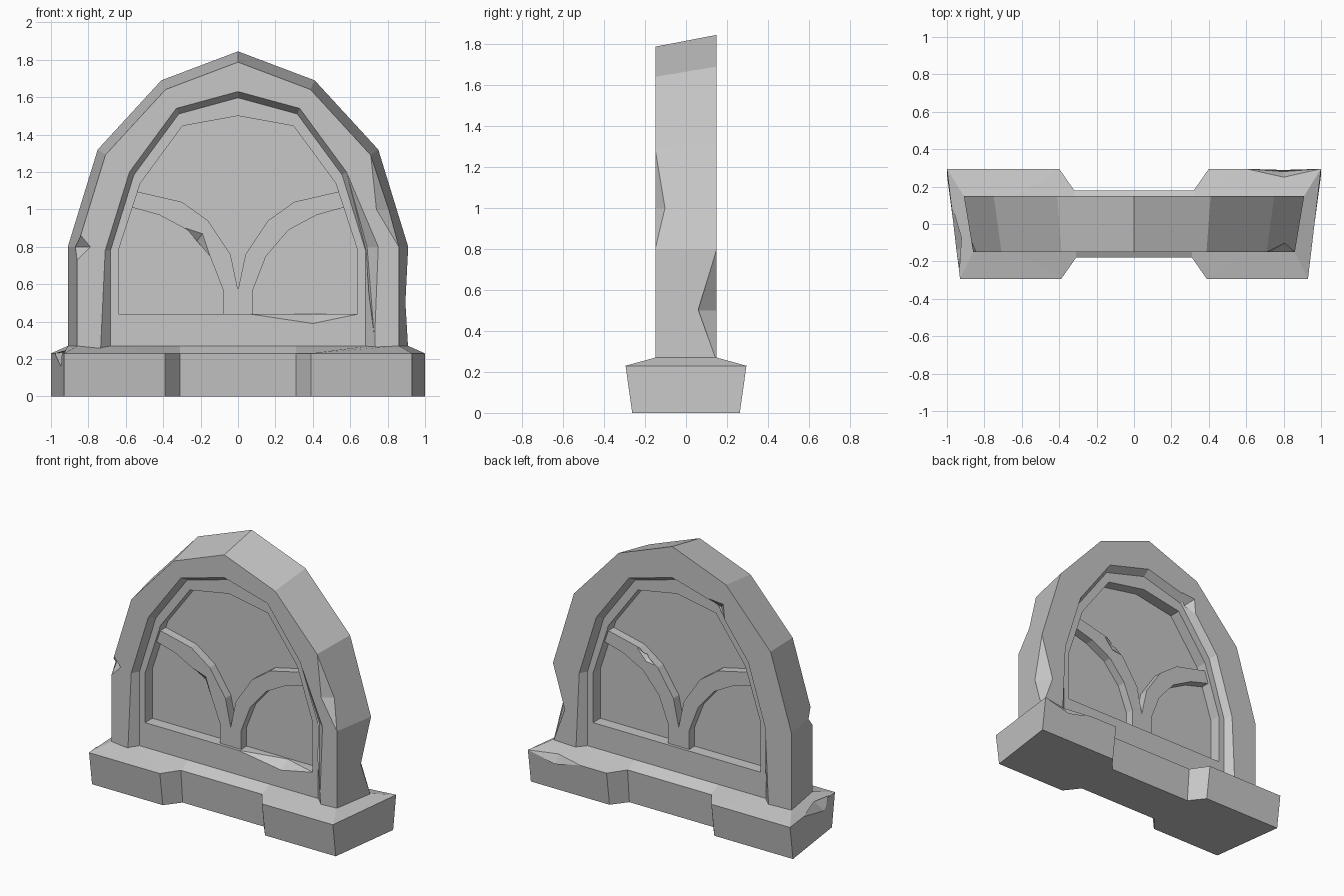
import bpy
import bmesh
from mathutils import Vector

FRONT, BACK = -0.15, 0.15   # faces of the wall
STEP = 0.1                  # half thickness between the recessed steps
PANEL = 0.02                # half thickness of the thin panel
BARS = 0.08                 # half thickness of the tracery
SPRING = 0.8                # height where the arch starts to curve
RIM = 0.23                  # height of the plinth rim
GREY = 0.57

cube = bpy.data.objects.get("Cube")
if cube:
    bpy.data.objects.remove(cube, do_unlink=True)

stone = bpy.data.materials.new("grey_stone")
stone.use_nodes = True
stone.diffuse_color = (GREY, GREY, GREY, 1)
shader = stone.node_tree.nodes["Principled BSDF"]
shader.inputs["Base Color"].default_value = (GREY, GREY, GREY, 1)


def finish(name, bm):
    """Turn a bmesh into a stone object."""
    bmesh.ops.recalc_face_normals(bm, faces=bm.faces)
    mesh = bpy.data.meshes.new(name)
    bm.to_mesh(mesh)
    bm.free()
    mesh.materials.append(stone)
    obj = bpy.data.objects.new(name, mesh)
    bpy.context.collection.objects.link(obj)
    return obj


def loft(name, rings):
    """Closed solid through rings of equal point count."""
    bm = bmesh.new()
    loops = [[bm.verts.new(point) for point in ring] for ring in rings]
    for near, far in zip(loops, loops[1:]):
        for i in range(len(near)):
            bm.faces.new((near[i - 1], near[i], far[i], far[i - 1]))
    bm.faces.new(loops[0])
    bm.faces.new(loops[-1])
    return finish(name, bm)


def mirrored(half):
    """Half outline on +x, continued with its mirror image."""
    return half + [(-x, v) for x, v in reversed(half) if x > 0]


def upright(half, y):
    """Mirrored outline standing in the plane at y."""
    return [(x, y, z) for x, z in mirrored(half)]


def level(half, z, depth=1):
    """Mirrored outline lying at height z."""
    return [(x, y * depth, z) for x, y in mirrored(half)]


def shrink(half, scale, foot):
    """Smaller arch around the springing line, with a straight foot."""
    curve = [(x * scale, SPRING + (z - SPRING) * scale) for x, z in half[1:]]
    return [(curve[0][0], foot)] + curve


def chip(obj, start, end, *cuts):
    """Knock a piece off the edge from start to end, as deep as two cuts."""
    start, end = Vector(start), Vector(end)
    first, second = Vector(cuts[0]), Vector(cuts[1])
    outside = start + end - (first + second) / 2
    bm = bmesh.new()
    for point in (start, end, first, second, outside):
        bm.verts.new(point)
    bmesh.ops.convex_hull(bm, input=bm.verts)
    cutter = finish("chip_cutter", bm)
    cutter.hide_render = True
    modifier = obj.modifiers.new("chip", "BOOLEAN")
    modifier.operation = "DIFFERENCE"
    modifier.solver = "EXACT"
    modifier.object = cutter
    bpy.context.view_layer.objects.active = obj
    bpy.ops.object.modifier_apply(modifier=modifier.name)
    bpy.data.objects.remove(cutter, do_unlink=True)


# Arched wall: stepped frame and recessed panel on both faces
outer_back = [(0.91, 0.1), (0.91, 0.8), (0.75, 1.32), (0.41, 1.69), (0, 1.845)]
outer_front = shrink(outer_back, 0.945, 0.1)
step_outer = [(0.74, 0.14), (0.71, 0.78), (0.58, 1.2), (0.33, 1.54), (0, 1.63)]
step_inner = shrink(step_outer, 0.96, 0.18)
opening = shrink(step_outer, 0.9, 0.44)
opening = [(x, min(z, 1.5)) if x == 0 else (x, z - 0.02 * (z > 1)) for x, z in opening]
wall = loft("arched_wall", [
    upright(opening, -PANEL), upright(opening, -STEP), upright(step_inner, -STEP),
    upright(step_outer, FRONT), upright(outer_front, FRONT),
    upright(outer_back, BACK), upright(step_outer, BACK),
    upright(step_inner, STEP), upright(opening, STEP), upright(opening, PANEL)])

# Branching window tracery, running through the panel
branch = [(0.08, 0.43), (0.08, 0.57), (0.15, 0.75), (0.27, 0.89), (0.42, 0.97),
          (0.6, 1.02), (0.56, 1.1), (0.3, 1.04), (0.16, 0.94), (0.04, 0.76), (0, 0.57)]
tracery = loft("window_tracery", [upright(branch, -BARS), upright(branch, BARS)])

# Plinth with a narrower middle and a sloping top
plan = [(0.31, -0.18), (0.39, -0.295), (0.93, -0.295), (1, 0.295), (0.4, 0.295), (0.32, 0.18)]
crown = [(0.31, -STEP), (0.7, -STEP), (0.86, FRONT), (0.91, BACK), (0.7, STEP), (0.32, STEP)]
plinth = loft("plinth", [level(plan, 0, 0.89), level(plan, RIM), level(crown, RIM + 0.04)])

# Weathered chips on the outer wall edges
chip(wall, (0.71, FRONT, 1.29), (0.86, FRONT, 0.8), (0.74, FRONT, 1), (0.81, -0.1, 1))
chip(wall, (0.91, BACK, 0.8), (0.91, BACK, 0.25), (0.82, BACK, 0.5), (0.89, 0.05, 0.5))
chip(wall, (-0.84, FRONT, 0.86), (-0.86, FRONT, 0.73), (-0.79, FRONT, 0.8), (-0.87, -0.07, 0.8))

# Worn step beside the opening, and chips on the step and sill
chip(wall, (0.58, FRONT, 1.2), (0.73, FRONT, 0.3), (0.75, FRONT, 0.8), (0.69, -STEP, 0.8))
chip(wall, (-0.4, BACK, 1.44), (-0.28, BACK, 1.56), (-0.39, BACK, 1.55), (-0.34, STEP, 1.5))
chip(wall, (0.07, -STEP, 0.44), (0.64, -STEP, 0.44), (0.4, -STEP, 0.39), (0.4, -0.03, 0.44))

# Chips on the tracery arms
chip(tracery, (-0.28, -BARS, 0.9), (-0.15, -BARS, 0.75), (-0.19, -BARS, 0.87), (-0.22, -0.04, 0.83))
chip(tracery, (0.32, BARS, 1.04), (0.18, BARS, 0.95), (0.25, BARS, 0.96), (0.25, 0.04, 1))

# Chips on the plinth rim
chip(plinth, (0.6, 0.295, RIM), (1, 0.295, RIM), (0.8, 0.25, 0.24), (0.8, 0.28, 0.17))
chip(plinth, (-0.98, 0.12, RIM), (-0.93, -0.25, RIM), (-0.9, -0.1, 0.24), (-0.95, -0.15, 0.16))
